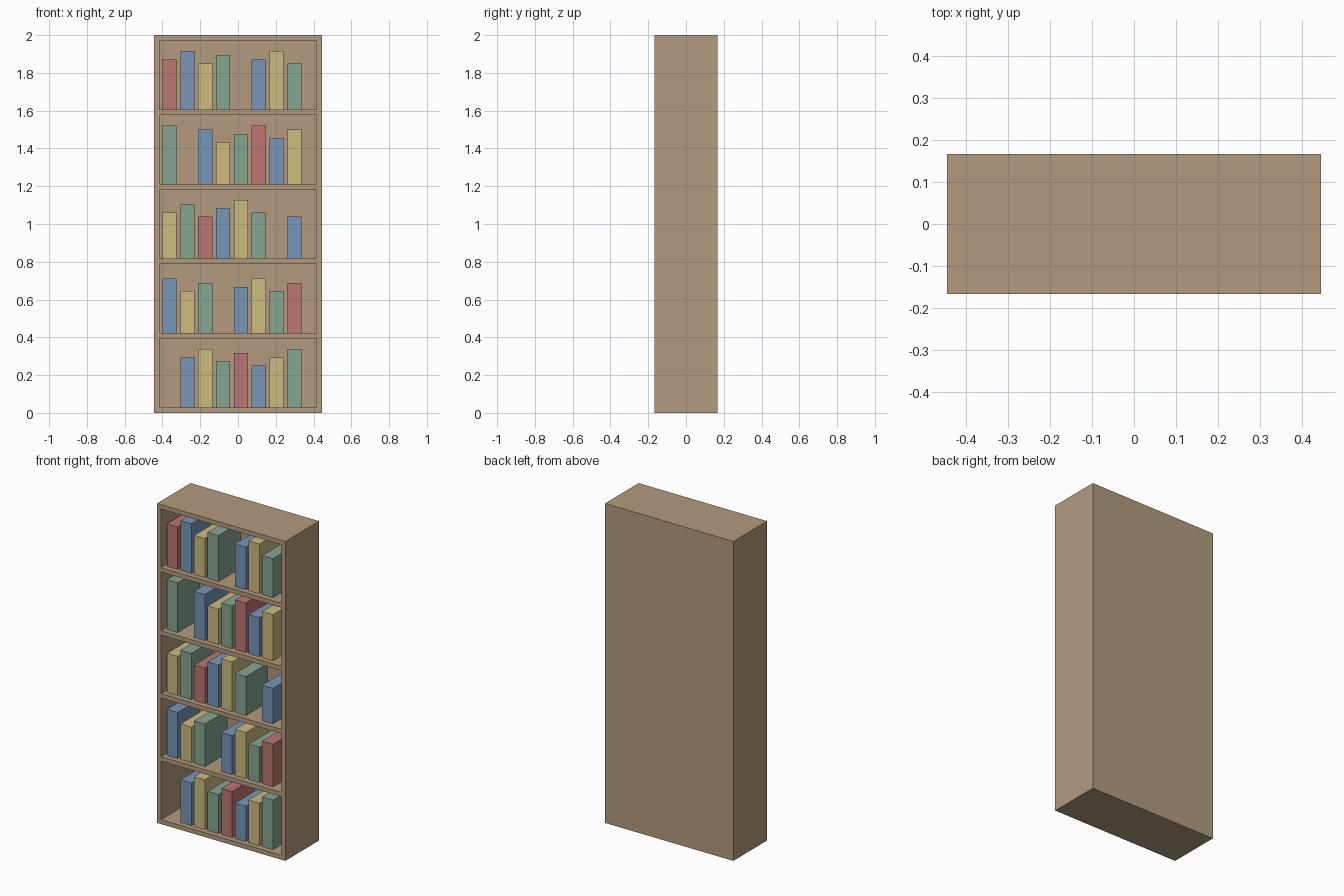
import bpy
import bmesh

if "Cube" in bpy.data.objects:
    bpy.data.objects.remove(bpy.data.objects["Cube"])

W, D, H = 0.889, 0.333, 2.0      # outer size
T, BACK = 0.0278, 0.0167         # board and back thickness
ROWS = 5
PITCH = (H - T) / ROWS


def material(name, rgb):
    # 8-bit sRGB to linear
    lin = [((c / 255 + 0.055) / 1.055) ** 2.4 for c in rgb]
    m = bpy.data.materials.new(name)
    m.diffuse_color = (*lin, 1)
    m.use_nodes = True
    m.node_tree.nodes["Principled BSDF"].inputs["Base Color"].default_value = m.diffuse_color
    return m


wood = material("wood", (180, 155, 125))
covers = {
    "R": material("red_cover", (188, 118, 114)),
    "B": material("blue_cover", (118, 150, 186)),
    "G": material("green_cover", (134, 166, 146)),
    "Y": material("yellow_cover", (204, 188, 128)),
}


def box(name, lo, hi, mat):
    bm = bmesh.new()
    bmesh.ops.create_cube(bm, size=1)
    for v in bm.verts:
        v.co = [hi[i] if v.co[i] > 0 else lo[i] for i in range(3)]
    me = bpy.data.meshes.new(name)
    bm.to_mesh(me)
    bm.free()
    me.materials.append(mat)
    ob = bpy.data.objects.new(name, me)
    bpy.context.collection.objects.link(ob)
    return ob


# Carcass: two sides, a back, and boards between them
inner = W / 2 - T
box("left_side", (-W / 2, -D / 2, 0), (-inner, D / 2, H), wood)
box("right_side", (inner, -D / 2, 0), (W / 2, D / 2, H), wood)
box("back_panel", (-inner, D / 2 - BACK, 0), (inner, D / 2, H), wood)
for k in range(ROWS + 1):
    name = "bottom_board" if k == 0 else "top_board" if k == ROWS else f"shelf_{k}"
    z = k * PITCH
    box(name, (-inner, -D / 2, z), (inner, D / 2 - BACK, z + T), wood)

# Books: colour and height step per slot, bottom row first, "--" is a gap
rows = [
    "-- B2 Y4 G1 R3 B0 Y2 G4",
    "B3 Y0 G2 -- B1 Y3 G0 R2",
    "Y1 G3 R0 B2 Y4 G1 -- B0",
    "G4 -- B3 Y0 G2 R4 B1 Y3",
    "R2 B4 Y1 G3 -- B2 Y4 G1",
]
for r, row in enumerate(rows):
    z = r * PITCH + T
    for s, code in enumerate(row.split()):
        if code == "--":
            continue
        x = -0.4 + s * 0.0944
        h = 0.2222 + 0.0222 * int(code[1])
        box(f"book_{r + 1}_{s + 1}", (x, -0.1333, z), (x + 0.0752, 0.0889, z + h),
            covers[code[0]])
